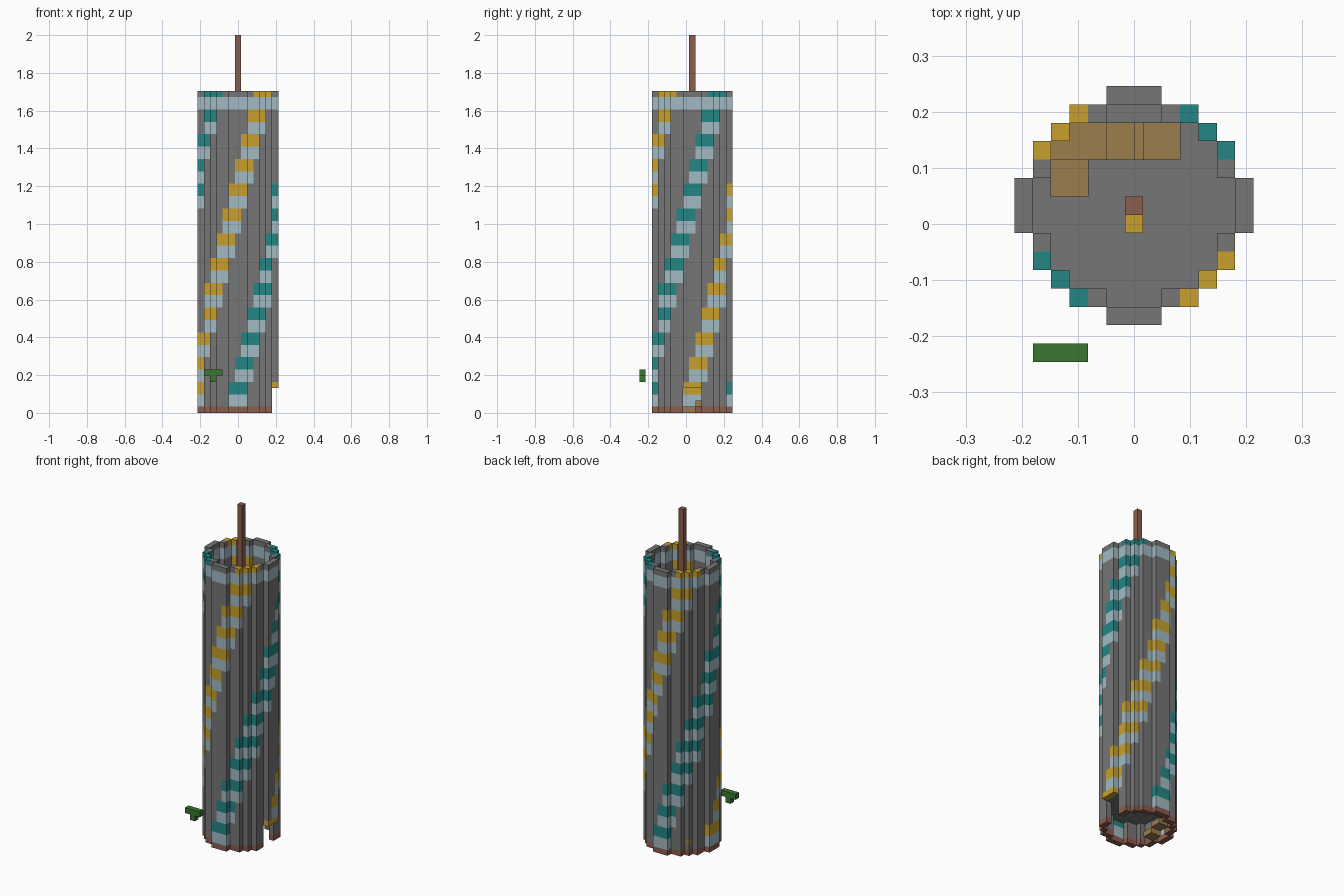
import bpy
import bmesh
from mathutils import Vector

cube = bpy.data.objects.get("Cube")
if cube:
    bpy.data.objects.remove(cube, do_unlink=True)

U = 2 / 61            # block size
CY = U                # tower centre in y
ROWS = 52             # wall height in blocks

# Materials
COLOURS = {
    "stone_grey": (0.18, 0.18, 0.18),
    "pale_blue": (0.36, 0.49, 0.55),
    "golden_yellow": (0.57, 0.35, 0.025),
    "teal": (0.018, 0.24, 0.24),
    "red_brown": (0.26, 0.11, 0.075),
    "plank_tan": (0.33, 0.21, 0.075),
    "leaf_green": (0.042, 0.18, 0.03),
}
MATS = {}
for name, rgb in COLOURS.items():
    m = bpy.data.materials.new(name)
    m.use_nodes = True
    m.diffuse_color = (*rgb, 1)
    m.node_tree.nodes["Principled BSDF"].inputs["Base Color"].default_value = (*rgb, 1)
    MATS[name] = m

AXES = [Vector(a) for a in ((1, 0, 0), (0, 1, 0), (0, 0, 1))]


def finish(name, bm, colours):
    mesh = bpy.data.meshes.new(name)
    bm.to_mesh(mesh)
    bm.free()
    for c in colours:
        mesh.materials.append(MATS[c])
    ob = bpy.data.objects.new(name, mesh)
    bpy.context.collection.objects.link(ob)
    return ob


def blocks(name, cells):
    """Outer skin of a set of grid blocks, given as {(i, j, row): colour}."""
    bm = bmesh.new()
    colours = sorted(set(cells.values()))
    for cell, colour in cells.items():
        centre = Vector(cell)
        for k in range(3):
            for s in (-1, 1):
                n = AXES[k] * s
                if tuple(int(v) for v in centre + n) in cells:
                    continue
                a, b = AXES[(k + 1) % 3] / 2, AXES[(k + 2) % 3] / 2 * s
                corners = [centre + n / 2 + p for p in (-a - b, a - b, a + b, b - a)]
                f = bm.faces.new([bm.verts.new((c.x * U, c.y * U + CY, (c.z + 0.5) * U))
                                  for c in corners])
                f.material_index = colours.index(colour)
    bmesh.ops.remove_doubles(bm, verts=bm.verts, dist=U / 100)
    return finish(name, bm, colours)


def box(name, colour, x, y, z):
    """Box between bounds measured in blocks from the tower centre."""
    bm = bmesh.new()
    bmesh.ops.create_cube(bm, size=1)
    for v in bm.verts:
        v.co = [(lo + hi) / 2 * U + c * (hi - lo) * U
                for c, (lo, hi) in zip(v.co, (x, y, z))]
        v.co.y += CY
    return finish(name, bm, [colour])


# Ring of wall columns, counted anticlockwise from the front
quarter = [(0, -6), (1, -6), (2, -5), (3, -5), (4, -4), (5, -3), (5, -2), (6, -1)]
ring = []
for turn in range(4):
    ring += quarter
    quarter = [(-j, i) for i, j in quarter]


def wall_colour(p, r):
    if r == 0:
        return "red_brown"
    if r in (49, 50):
        return "pale_blue"
    # four spiral stripes, three columns wide, climbing one column per four rows
    d = (p - (r - 1) // 4 + 1) % 32
    if d % 8 > 2:
        return "stone_grey"
    if r % 4 in (1, 2):
        return "pale_blue"
    return "golden_yellow" if (d // 8) % 2 else "teal"


# Tower wall with a doorway on the left side
wall = {}
for p, (i, j) in enumerate(ring):
    for r in range(ROWS):
        if not (i == 6 and r < 4):
            wall[(i, j, r)] = wall_colour(p, r)
blocks("tower_wall", wall)

# Upper floor with a stairwell
FLOOR = 4
floor = {}
for j in range(-5, 6):
    half = max(abs(i) for i, jj in ring if jj == j)
    for i in range(-half, half + 1):
        well = (-4 <= i <= 2 and j in (3, 4)) or (i in (-4, -3) and j in (1, 2))
        if (i, j) not in ring and not well:
            floor[(i, j, FLOOR)] = "stone_grey"
blocks("upper_floor", floor)

# Stairs along the right and back walls: x range, y range, top
steps = [
    ((-4.5, -2.5), (-1.5, 0.5), 1),
    ((-4.5, -2.5), (0.5, 2.5), 2),
    ((-4.5, -1.5), (2.5, 4.5), 3),
    ((-1.5, 0), (2.5, 4.5), 3.5),
    ((0, 0.5), (2.5, 4.5), 4),
    ((0.5, 2.5), (2.5, 4.5), 4.5),
]
for n, (x, y, top) in enumerate(steps):
    box(f"stair_step_{n + 1}", "plank_tan", x, y, (top - 1, top))

# Central mast and lamp
box("mast", "red_brown", (-0.5, 0.5), (-0.5, 0.5), (FLOOR + 1, 61))
box("lamp", "golden_yellow", (-0.5, 0.5), (-1.5, -0.5), (FLOOR + 1, FLOOR + 2))

# Floating leaves in front
leaves = {(i, -8, 6): "leaf_green" for i in (-5, -4, -3)}
leaves[(-4, -8, 5)] = "leaf_green"
blocks("leaves", leaves)
